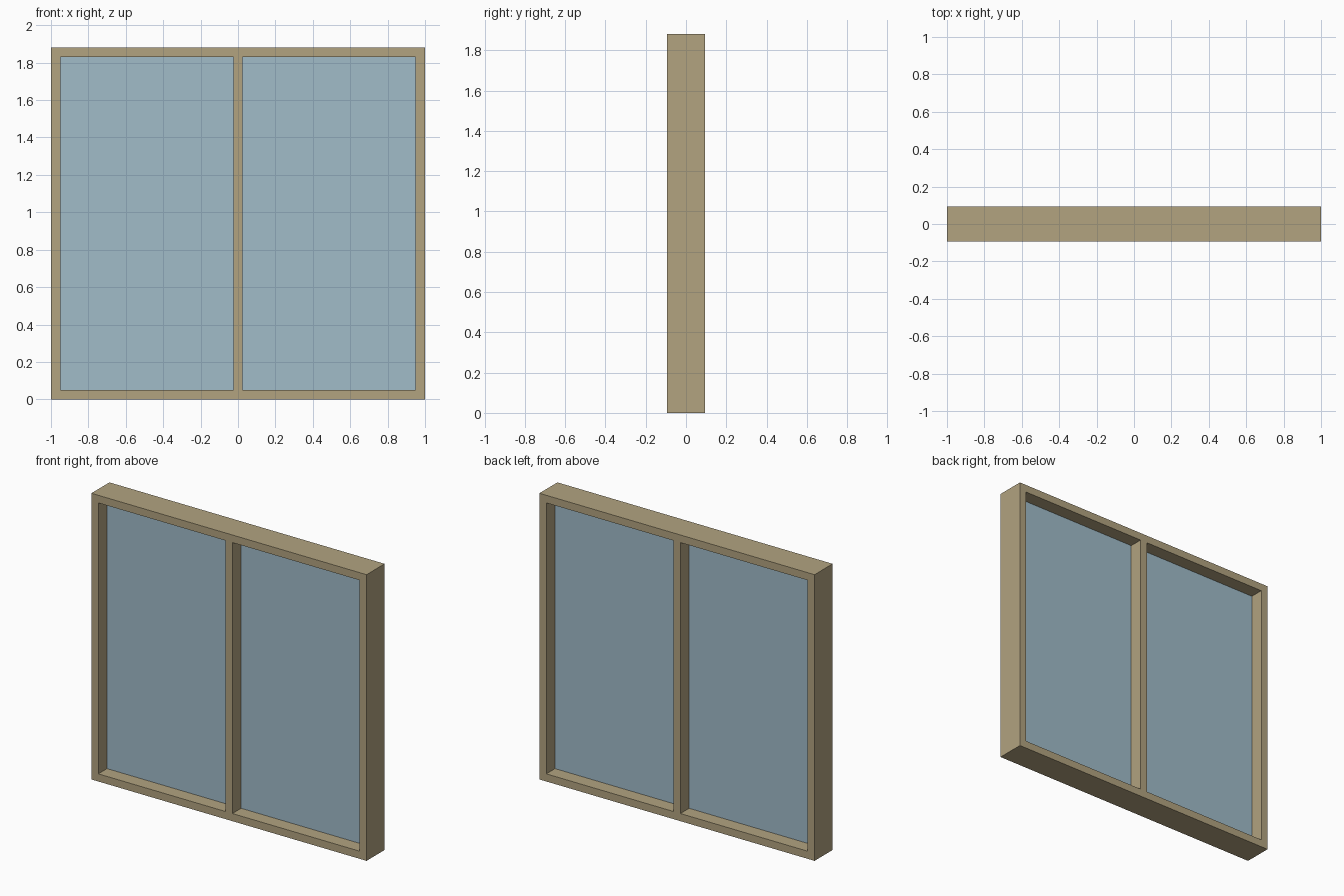
import bpy, bmesh

if "Cube" in bpy.data.objects:
    bpy.data.objects.remove(bpy.data.objects["Cube"])

WIDTH, HEIGHT, DEPTH = 2.0, 1.88, 0.187
BAR = 0.05          # visible width of every frame member
GLASS = 0.006       # pane thickness


def material(name, color):
    mat = bpy.data.materials.new(name)
    mat.diffuse_color = (*color, 1)
    mat.use_nodes = True
    mat.node_tree.nodes["Principled BSDF"].inputs["Base Color"].default_value = mat.diffuse_color
    return mat


def sheet_object(name, cells, depth, mat):
    """Extrude a sheet of x-z rectangles through the depth, centred on y = 0."""
    bm = bmesh.new()
    for x0, x1, z0, z1 in cells:
        corners = ((x0, z0), (x1, z0), (x1, z1), (x0, z1))
        bm.faces.new([bm.verts.new((x, -depth / 2, z)) for x, z in corners])
    bmesh.ops.remove_doubles(bm, verts=bm.verts, dist=1e-5)
    back = bmesh.ops.extrude_face_region(bm, geom=bm.faces[:], use_keep_orig=True)
    moved = [v for v in back["geom"] if isinstance(v, bmesh.types.BMVert)]
    bmesh.ops.translate(bm, verts=moved, vec=(0, depth, 0))
    bmesh.ops.recalc_face_normals(bm, faces=bm.faces)
    mesh = bpy.data.meshes.new(name)
    bm.to_mesh(mesh)
    bm.free()
    mesh.materials.append(mat)
    obj = bpy.data.objects.new(name, mesh)
    bpy.context.collection.objects.link(obj)
    return obj


wood = material("tan_wood", (0.445, 0.366, 0.216))
glass = material("pale_blue_glass", (0.356, 0.503, 0.584))

# Grid lines of the frame members; odd column in the middle row is an opening
xs = [-WIDTH / 2, -WIDTH / 2 + BAR, -BAR / 2, BAR / 2, WIDTH / 2 - BAR, WIDTH / 2]
zs = [0, BAR, HEIGHT - BAR, HEIGHT]
frame_cells, openings = [], []
for i in range(5):
    for j in range(3):
        cell = (xs[i], xs[i + 1], zs[j], zs[j + 1])
        (openings if i % 2 and j == 1 else frame_cells).append(cell)

# Outer frame with central mullion, in one piece
sheet_object("window_frame", frame_cells, DEPTH, wood)

# Thin panes halfway through the frame
for side, cell in zip(("left", "right"), openings):
    sheet_object(side + "_glass_pane", [cell], GLASS, glass)
